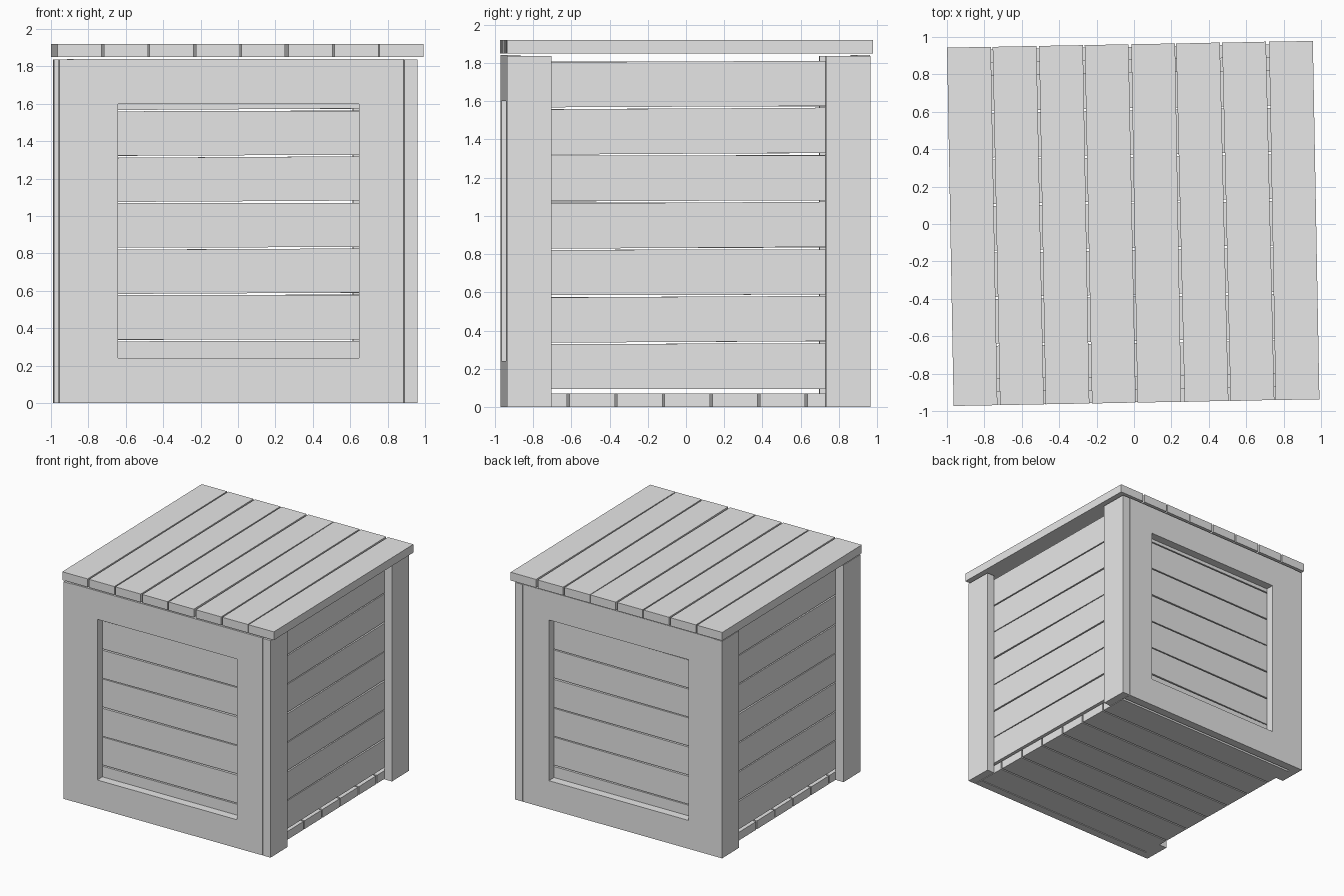
import bpy, bmesh, math, random
from mathutils import Matrix, Vector

random.seed(4)
old = bpy.data.objects.get("Cube")
if old:
    bpy.data.objects.remove(old, do_unlink=True)

wood = bpy.data.materials.new("plain_grey")
wood.use_nodes = True
grey = (0.8, 0.8, 0.8, 1)
wood.diffuse_color = grey
wood.node_tree.nodes["Principled BSDF"].inputs["Base Color"].default_value = grey

# The whole crate stands turned by about one degree
TURN = Matrix.Rotation(math.radians(1.05), 4, 'Z')
BODY = TURN @ Matrix.Translation((-0.015, -0.0025, 0))
LID = TURN @ Matrix.Translation((0, 0.003, 0))


def board(name, lo, hi, axis='Z', tilt=0.0, place=BODY):
    """Box between two corners, tilted by some degrees about its middle."""
    lo, hi = Vector(lo), Vector(hi)
    mesh = bpy.data.meshes.new(name)
    bm = bmesh.new()
    bmesh.ops.create_cube(bm, size=1, matrix=Matrix.Diagonal((*(hi - lo), 1)))
    bm.to_mesh(mesh)
    bm.free()
    mesh.materials.append(wood)
    obj = bpy.data.objects.new(name, mesh)
    bpy.context.collection.objects.link(obj)
    obj.matrix_world = (place @ Matrix.Translation((lo + hi) / 2)
                        @ Matrix.Rotation(math.radians(tilt), 4, axis))
    return obj


def mirrored(name, lo, hi, sx=1, sy=1, axis='Z', tilt=0.0):
    """Board whose corners are flipped across x and y."""
    xs = sorted((sx * lo[0], sx * hi[0]))
    ys = sorted((sy * lo[1], sy * hi[1]))
    return board(name, (xs[0], ys[0], lo[2]), (xs[1], ys[1], hi[2]), axis, tilt)


W, D, H = 0.957, 0.95, 1.84      # half width, half depth, height of the frame
T = 0.07                         # board thickness
IN_X, IN_Y = W - T - 0.004, D - T
GAP = 0.006
PITCH = 0.246

# Front and back frames: two rails and two stiles each
for sy, side in ((-1, "front"), (1, "back")):
    for z0, z1, level in ((0, 0.24, "bottom"), (1.6, H, "top")):
        mirrored(f"{side}_{level}_rail", (-IN_X, IN_Y, z0), (IN_X, D, z1), sy=sy)
    for sx, hand in ((1, "left"), (-1, "right")):
        mirrored(f"{side}_{hand}_stile", (0.645, IN_Y, 0.24), (IN_X, D, 1.6), sx, sy)

# Corner posts on the two side faces
for sx, hand in ((1, "left"), (-1, "right")):
    inner = IN_X + (0.005 if sx > 0 else 0)
    for sy, side in ((-1, "front"), (1, "back")):
        mirrored(f"{side}_{hand}_post", (inner, 0.717, 0), (W, D, H - 0.003), sx, sy)

# Wall planks, stacked with thin uneven gaps
for i in range(7):
    z0 = 0.095 + i * PITCH
    z1 = z0 + PITCH - GAP * 1.6
    for s, face, hand in ((-1, "front", "right"), (1, "back", "left")):
        mirrored(f"{face}_plank_{i + 1}", (-0.81, IN_Y - T, z0), (0.81, IN_Y, z1),
                 sy=s, axis='Y', tilt=-random.uniform(0, 0.4))
        mirrored(f"{hand}_plank_{i + 1}", (IN_X - T, -IN_Y, z0), (IN_X, IN_Y, z1),
                 sx=s, axis='X', tilt=random.uniform(0, 0.4))

# Floor planks running across the crate
for i in range(7):
    y0 = -0.872 + i * 0.249
    board(f"floor_plank_{i + 1}", (-IN_X, y0, 0), (IN_X, y0 + 0.249 - GAP * 2, T))

# Lid planks running front to back
for i in range(8):
    x0 = -0.982 + i * PITCH
    tilt = random.uniform(-0.1, 0.35) if 0 < i < 7 else 0
    board(f"lid_plank_{i + 1}", (x0, -0.958, 1.85), (x0 + PITCH - GAP * 2, 0.958, 1.92),
          tilt=tilt, place=LID)
